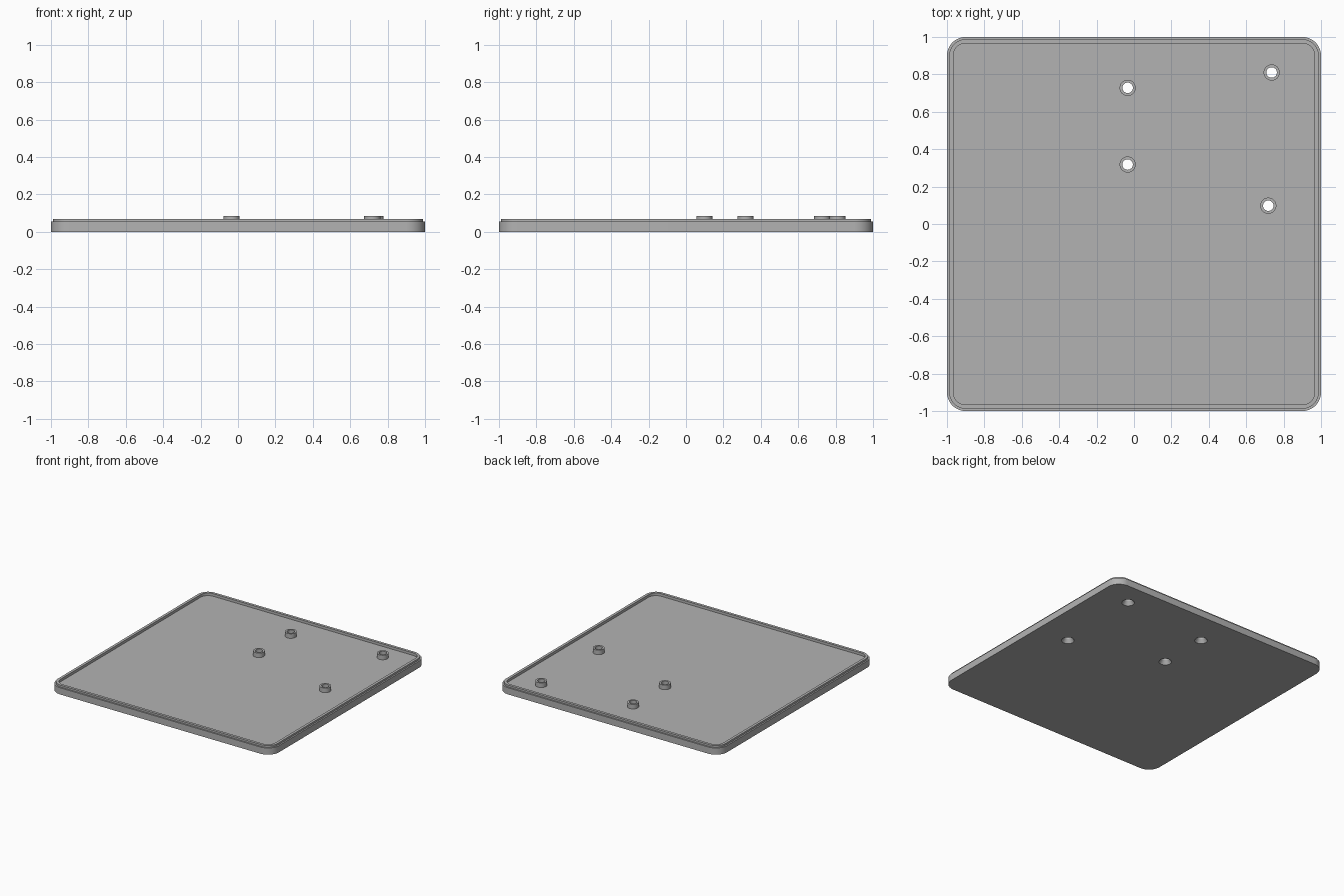
import bpy, bmesh, math

cube = bpy.data.objects.get("Cube")
if cube:
    bpy.data.objects.remove(cube, do_unlink=True)

GREY = (0.45, 0.45, 0.45, 1)
grey = bpy.data.materials.new("plain grey")
grey.use_nodes = True
grey.diffuse_color = GREY
grey.node_tree.nodes["Principled BSDF"].inputs["Base Color"].default_value = GREY

FLOOR, STEP, LIP, POST = 0.048, 0.054, 0.069, 0.085
HOLE_R, POST_R, SINK_R = 0.028, 0.043, 0.047
POSTS = [(-0.034, 0.728), (-0.034, 0.318), (0.736, 0.81), (0.718, 0.098)]


def circle(radius, z, cx=0, cy=0, n=48):
    return [(cx + radius * math.cos(math.tau * i / n),
             cy + radius * math.sin(math.tau * i / n), z) for i in range(n)]


def rounded_square(half, radius, z, steps=12):
    points = []
    for corner, (sx, sy) in enumerate([(1, 1), (-1, 1), (-1, -1), (1, -1)]):
        for i in range(steps + 1):
            a = math.pi / 2 * (corner + i / steps)
            points.append((sx * (half - radius) + radius * math.cos(a),
                           sy * (half - radius) + radius * math.sin(a), z))
    return points


def loft(name, rings, closed=False):
    """Bridge rings of points; cap the ends, or join last to first."""
    bm = bmesh.new()
    loops = [[bm.verts.new(p) for p in ring] for ring in rings]
    pairs = list(zip(loops, loops[1:]))
    if closed:
        pairs.append((loops[-1], loops[0]))
    else:
        bm.faces.new(loops[0])
        bm.faces.new(loops[-1])
    for low, high in pairs:
        for i in range(len(low)):
            j = (i + 1) % len(low)
            bm.faces.new((low[i], low[j], high[j], high[i]))
    bmesh.ops.recalc_face_normals(bm, faces=bm.faces)
    mesh = bpy.data.meshes.new(name)
    bm.to_mesh(mesh)
    bm.free()
    mesh.materials.append(grey)
    obj = bpy.data.objects.new(name, mesh)
    bpy.context.collection.objects.link(obj)
    return obj


def activate(obj):
    bpy.ops.object.select_all(action="DESELECT")
    obj.select_set(True)
    bpy.context.view_layer.objects.active = obj


# Plate with a stepped lip around a shallow recess
plate = loft("lid_plate", [
    rounded_square(1, 0.1, 0),
    rounded_square(1, 0.1, STEP),
    rounded_square(0.988, 0.088, STEP),
    rounded_square(0.988, 0.088, LIP),
    rounded_square(0.966, 0.066, LIP),
    rounded_square(0.966, 0.066, FLOOR)])

parts = [plate]
for number, (x, y) in enumerate(POSTS, 1):
    # Countersunk screw hole through the plate
    cutter = loft("hole_cutter", [circle(SINK_R, -0.001, x, y),
                                  circle(HOLE_R, 0.03, x, y),
                                  circle(HOLE_R, 0.1, x, y)])
    cutter.hide_render = True
    activate(plate)
    cut = plate.modifiers.new("screw_hole", "BOOLEAN")
    cut.operation = "DIFFERENCE"
    cut.solver = "EXACT"
    cut.object = cutter
    bpy.ops.object.modifier_apply(modifier=cut.name)
    bpy.data.objects.remove(cutter, do_unlink=True)

    # Hollow standoff around the hole
    parts.append(loft(f"standoff_{number}", [
        circle(POST_R, FLOOR, x, y), circle(POST_R, POST, x, y),
        circle(HOLE_R, POST, x, y), circle(HOLE_R, FLOOR, x, y)], closed=True))

for part in parts:
    activate(part)
    bpy.ops.object.shade_smooth_by_angle(angle=math.radians(30))
